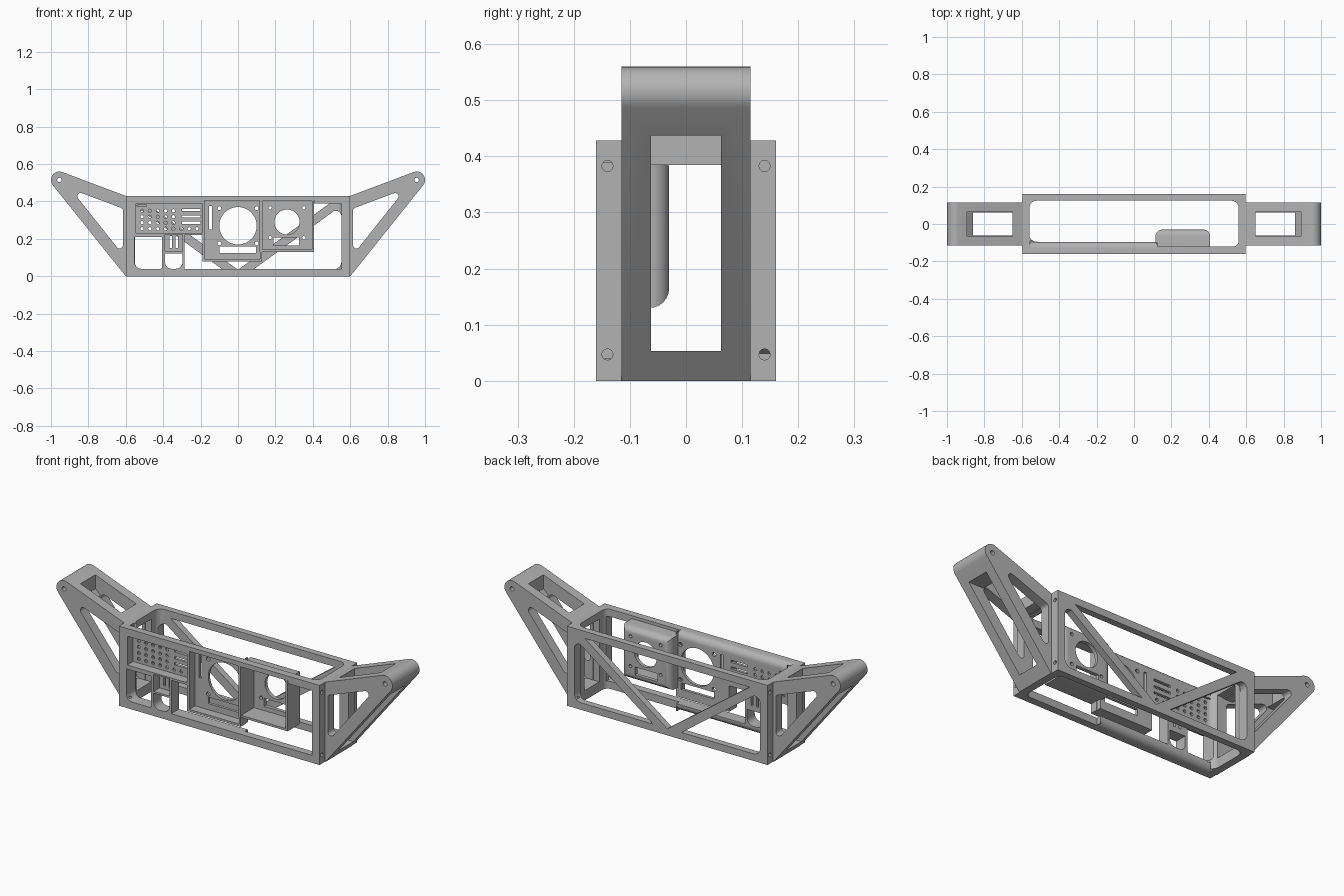
import bpy, bmesh, math
from mathutils import Vector

if "Cube" in bpy.data.objects:
    bpy.data.objects.remove(bpy.data.objects["Cube"])

grey = bpy.data.materials.new("satin_grey")
grey.diffuse_color = (0.45, 0.45, 0.45, 1)
grey.use_nodes = True
grey.node_tree.nodes["Principled BSDF"].inputs["Base Color"].default_value = grey.diffuse_color


def circle(u, v, r, n=16):
    return [(u + r * math.cos(math.tau * i / n), v + r * math.sin(math.tau * i / n)) for i in range(n)]


def rect(u0, u1, v0, v1):
    return [(u0, v0), (u1, v0), (u1, v1), (u0, v1)]


def rounded(pts, radii, n=6):
    """Fillet the corners of a polygon; radii is a number or one per corner."""
    if not isinstance(radii, (list, tuple)):
        radii = [radii] * len(pts)
    out = []
    for i, r in enumerate(radii):
        p, a, b = (Vector(pts[j % len(pts)]) for j in (i, i - 1, i + 1))
        if r == 0:
            out.append(tuple(p))
            continue
        da, db = (a - p).normalized(), (b - p).normalized()
        half = da.angle(db) / 2
        c = p + (da + db).normalized() * r / math.sin(half)
        t = r / math.tan(half)
        s, e = p + da * t - c, p + db * t - c
        a0 = math.atan2(s.y, s.x)
        d = (math.atan2(e.y, e.x) - a0 + math.pi) % math.tau - math.pi
        out += [(c.x + r * math.cos(a0 + d * k / n), c.y + r * math.sin(a0 + d * k / n)) for k in range(n + 1)]
    return out


def prism(bm, pts, axis, lo, hi):
    place = {"x": lambda u, v, w: (w, u, v), "y": lambda u, v, w: (u, w, v),
             "z": lambda u, v, w: (u, v, w)}[axis]
    a = [bm.verts.new(place(u, v, lo)) for u, v in pts]
    b = [bm.verts.new(place(u, v, hi)) for u, v in pts]
    bm.faces.new(a)
    bm.faces.new(b[::-1])
    for i in range(len(pts)):
        j = (i + 1) % len(pts)
        bm.faces.new((a[j], a[i], b[i], b[j]))


def make(name, prisms):
    bm = bmesh.new()
    for p in prisms:
        prism(bm, *p)
    bmesh.ops.recalc_face_normals(bm, faces=bm.faces)
    me = bpy.data.meshes.new(name)
    bm.to_mesh(me)
    bm.free()
    me.materials.append(grey)
    ob = bpy.data.objects.new(name, me)
    bpy.context.collection.objects.link(ob)
    return ob


def activate(ob):
    bpy.ops.object.select_all(action="DESELECT")
    ob.select_set(True)
    bpy.context.view_layer.objects.active = ob


def cut(ob, prisms):
    cutter = make("cutter", prisms)
    m = ob.modifiers.new("cut", "BOOLEAN")
    m.operation, m.solver, m.object = "DIFFERENCE", "EXACT", cutter
    activate(ob)
    bpy.ops.object.modifier_apply(modifier=m.name)
    bpy.data.objects.remove(cutter)


def smooth(ob):
    activate(ob)
    bpy.ops.object.shade_smooth_by_angle(angle=math.radians(30))


# Central frame: block with a vertical opening
frame = make("main_frame", [(rect(-0.597, 0.597, -0.16, 0.16), "z", 0, 0.428)])
opening = [(-0.56, -0.095), (0.125, -0.095), (0.125, -0.12), (0.56, -0.12), (0.56, 0.125), (-0.56, 0.125)]
cut(frame, [(rounded(opening, [0.04, 0, 0, 0.03, 0.04, 0.04]), "z", -0.1, 0.6)])

# Rounded inner edges of the front rails
arc = [(-0.13 + 0.035 * math.sin(t * math.pi / 16), 0.393 + 0.035 * math.cos(t * math.pi / 16)) for t in range(9)]
top_round = arc + [(-0.09, 0.393), (-0.09, 0.44), (-0.13, 0.44)]
low_round = [(y, 0.428 - z) for y, z in top_round]
cut(frame, [(top_round, "x", -0.557, 0.12), (low_round, "x", -0.557, 0.12)])

# Front openings around the panels
F0, F1 = -0.2, -0.08
low_open = [(-0.285, 0.04), (0.553, 0.04), (0.553, 0.388), (0.41, 0.388), (0.41, 0.405),
            (0.128, 0.405), (0.128, 0.08), (-0.19, 0.08), (-0.19, 0.22), (-0.285, 0.22)]
cut(frame, [
    (low_open, "y", F0, F1),
    (rounded(rect(-0.553, -0.405, 0.04, 0.21), [0.035, 0.01, 0, 0]), "y", F0, F1),
    (rounded(rect(-0.39, -0.297, 0.04, 0.122), [0.035, 0.035, 0, 0]), "y", F0, F1)])

# Recessed front panels
cut(frame, [
    (rect(-0.547, -0.19, 0.232, 0.387), "y", F0, -0.11),
    (rect(-0.178, 0.118, 0.092, 0.404), "y", F0, -0.11),
    (rect(-0.39, -0.297, 0.132, 0.224), "y", F0, -0.11)])

# Panel holes: switch grid, slots and the large round cut-out
holes = [circle(-0.513 + 0.042 * i, 0.35 - 0.032 * j, 0.009, 8)
         for j in range(4) for i in range((5, 5, 5, 8)[j])]
holes += [rect(-0.3, -0.2, z, z + 0.012) for z in (0.349, 0.313, 0.28)]
holes += [rect(x, x + 0.012, 0.15, 0.215) for x in (-0.365, -0.333)]
holes += [circle(0, 0.27, 0.1, 48), rect(-0.155, -0.14, 0.25, 0.375), rect(-0.1, 0.095, 0.125, 0.16),
          rect(-0.54, -0.49, 0.372, 0.38)]
holes += [circle(sx * 0.1, 0.27 + sz * 0.094, 0.011, 12) for sx in (-1, 1) for sz in (-1, 1)]
cut(frame, [(h, "y", F0, F1) for h in holes])

# Back truss: V-shaped braces between three openings
side = rounded([(0.085, 0.038), (0.553, 0.038), (0.553, 0.35), (0.515, 0.35)], [0, 0.04, 0.03, 0])
cut(frame, [
    (side, "y", 0.1, 0.2),
    ([(-x, z) for x, z in side], "y", 0.1, 0.2),
    ([(0, 0.035), (0.49, 0.39), (-0.49, 0.39)], "y", 0.1, 0.2)])

# End windows and flange bolt holes
ends = []
for lo, hi in ((-0.65, -0.54), (0.54, 0.65)):
    ends.append((rect(-0.063, 0.063, 0.053, 0.39), "x", lo, hi))
    ends += [(circle(y, z, 0.01, 12), "x", lo, hi) for y in (-0.14, 0.14) for z in (0.047, 0.383)]
cut(frame, ends)
smooth(frame)

# Instrument box: deep open-fronted housing with rounded back edges
box = make("instrument_box", [(rect(0.115, 0.407, 0.13, 0.412), "y", -0.159, -0.03)])
bm = bmesh.new()
bm.from_mesh(box.data)
back = [e for e in bm.edges if all(v.co.y > -0.05 for v in e.verts)]
bmesh.ops.bevel(bm, geom=back, offset=0.035, segments=6, profile=0.5, affect="EDGES")
bm.to_mesh(box.data)
bm.free()
cut(box, [(rect(0.13, 0.395, 0.142, 0.402), "y", -0.2, -0.05)])
ports = [circle(0.262, 0.29, 0.067, 40), rect(0.19, 0.325, 0.165, 0.208)]
ports += [circle(0.262 + sx * 0.09, 0.286 + sz * 0.08, 0.009, 12) for sx in (-1, 1) for sz in (-1, 1)]
cut(box, [(p, "y", -0.1, 0) for p in ports])
smooth(box)

# Wings: triangular tubes with a rounded tip, mirrored to the other side
tip = [(0.955 + 0.045 * math.cos(math.radians(a)), 0.515 + 0.045 * math.sin(math.radians(a)))
       for a in [110.5 - 149.2 * k / 14 for k in range(15)]]
wing = make("side_wings", [([(0.596, 0), (0.596, 0.428)] + tip + [(0.6, 0)], "y", -0.115, 0.115)])
cut(wing, [
    (rounded([(0.615, 0.115), (0.895, 0.467), (0.615, 0.362)], 0.018), "y", -0.2, 0.2),
    (circle(0.955, 0.515, 0.012), "y", -0.2, 0.2)])
cut(wing, [([(0.65, 0.25), (0.893, 0.465), (0.893, 0.6), (0.65, 0.6)], "y", -0.063, 0.063)])
cut(wing, [([(0.55, 0.053), (1.1, 0.053), (1.1, 0.437), (0.8, 0.437), (0.65, 0.385), (0.55, 0.385)],
            "y", -0.0625, 0.0625)])
smooth(wing)
mirror = wing.modifiers.new("mirror", "MIRROR")
mirror.use_mirror_merge = False
activate(wing)
bpy.ops.object.modifier_apply(modifier=mirror.name)
